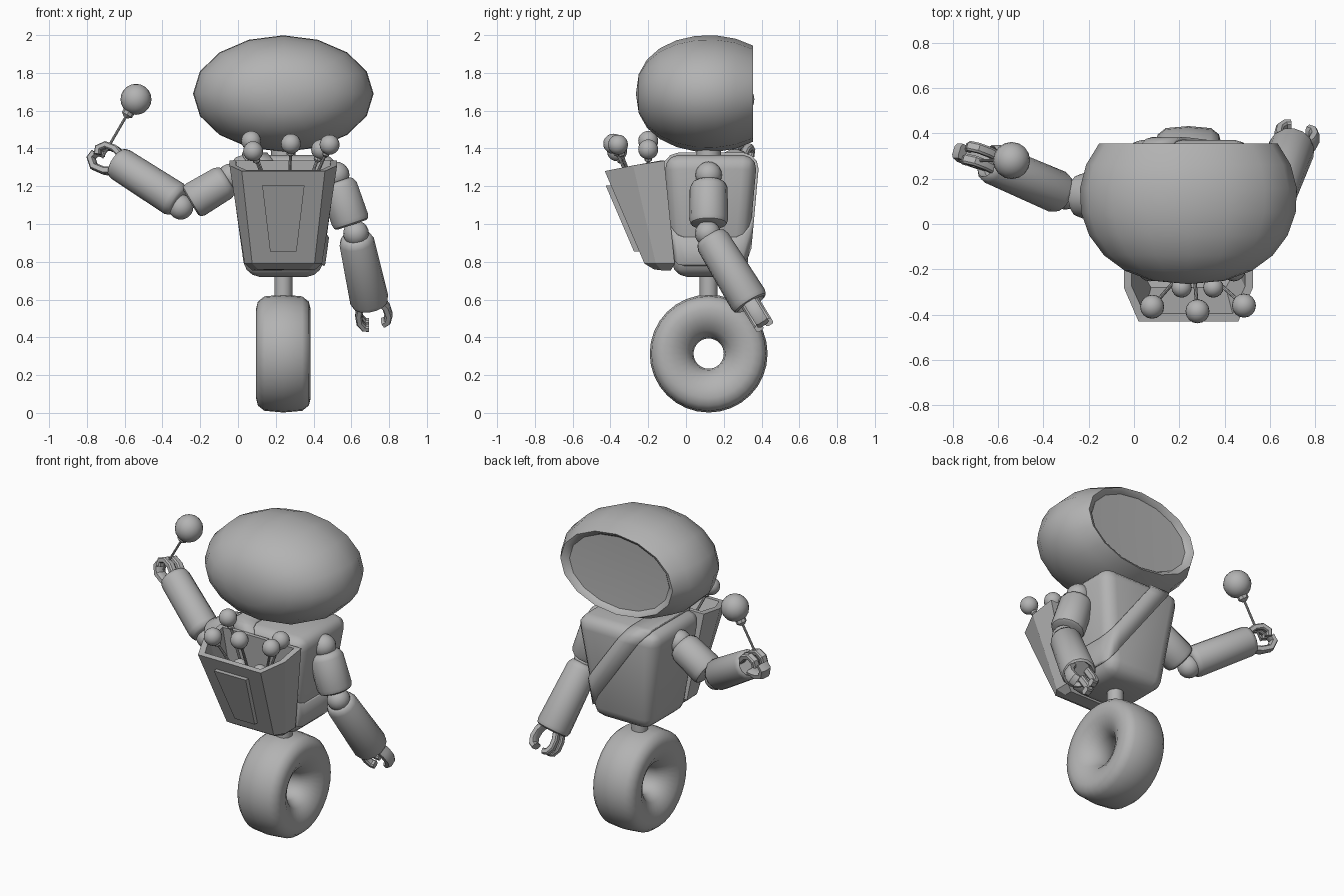
import bpy, bmesh, math
from mathutils import Vector

if "Cube" in bpy.data.objects:
    bpy.data.objects.remove(bpy.data.objects["Cube"])

grey = bpy.data.materials.new("plain_grey")
grey.diffuse_color = (0.45, 0.45, 0.45, 1)
grey.use_nodes = True
grey.node_tree.nodes["Principled BSDF"].inputs["Base Color"].default_value = grey.diffuse_color
CX, CY = 0.24, 0.12


def finish(name, bm, smooth=True, angle=40, recalc=True):
    if recalc:
        bmesh.ops.remove_doubles(bm, verts=bm.verts[:], dist=0.0005)
        bmesh.ops.recalc_face_normals(bm, faces=bm.faces[:])
    mesh = bpy.data.meshes.new(name)
    bm.to_mesh(mesh)
    bm.free()
    mesh.materials.append(grey)
    ob = bpy.data.objects.new(name, mesh)
    bpy.context.collection.objects.link(ob)
    if smooth:
        bpy.ops.object.select_all(action='DESELECT')
        ob.select_set(True)
        bpy.context.view_layer.objects.active = ob
        bpy.ops.object.shade_smooth_by_angle(angle=math.radians(angle))
    return ob


def loft(name, rings, smooth=True, closed=False, caps=True, angle=40):
    bm = bmesh.new()
    vs = [[bm.verts.new(p) for p in r] for r in rings]
    n = len(vs[0])
    pairs = list(zip(vs, vs[1:])) + ([(vs[-1], vs[0])] if closed else [])
    for a, b in pairs:
        for i in range(n):
            bm.faces.new((a[i], a[(i + 1) % n], b[(i + 1) % n], b[i]))
    if caps and not closed:
        bm.faces.new(vs[0])
        bm.faces.new(vs[-1])
    return finish(name, bm, smooth, angle)


def frame(d):
    ref = Vector((0, 1, 0)) if abs(d.z) > 0.95 else Vector((0, 0, 1))
    u = d.cross(ref).normalized()
    return u, u.cross(d).normalized()


def lathe(name, origin, axis, profile, n=16, su=1, sv=1, closed=False, angle=40):
    """Turn (distance along axis, radius) points around an axis."""
    o, d = Vector(origin), Vector(axis).normalized()
    u, v = frame(d)
    rings = [[o + d * t + u * (su * r * math.cos(2 * math.pi * i / n))
              + v * (sv * r * math.sin(2 * math.pi * i / n)) for i in range(n)]
             for t, r in profile]
    return loft(name, rings, closed=closed, angle=angle)


def rod(name, a, b, r, n=12):
    a, b = Vector(a), Vector(b)
    return lathe(name, a, b - a, [(0, r), ((b - a).length, r)], n)


def ball(name, c, r, seg=16, rings=10):
    prof = [(-r * math.cos(math.pi * i / rings), max(r * math.sin(math.pi * i / rings), 1e-5))
            for i in range(rings + 1)]
    return lathe(name, c, (0, 0, 1), prof, seg)


# wheel and its post
half = [(0.0, 0.08), (0.055, 0.088), (0.105, 0.125), (0.14, 0.185), (0.145, 0.235),
        (0.135, 0.275), (0.1, 0.303), (0.0, 0.312)]
lathe("wheel", (CX, CY, 0.314), (1, 0, 0),
      half + [(-x, r) for x, r in half[-2:0:-1]], 32, closed=True, angle=60)
rod("wheel_post", (CX, CY, 0.58), (CX, CY, 0.76), 0.048)
rod("neck", (CX, CY, 1.32), (CX, CY, 1.46), 0.065)

# head: squashed ball cut off at the face, with a rim and recessed screen
prof = []
for i in range(9):
    a = math.radians(-90 + 127.5 * i / 8)
    prof.append((0.385 * math.sin(a), max(math.cos(a), 1e-5) ** 0.85))
prof += [(0.225, 0.77), (0.205, 0.73), (0.195, 1e-5)]
lathe("head", (CX, CY, 1.69), (0, 1, 0), prof, 16, su=0.48, sv=0.31)

# torso: tapered rounded box
bm = bmesh.new()
lo = [bm.verts.new((CX + sx * 0.2, y, 0.72)) for sx, y in ((-1, -0.07), (1, -0.07), (1, 0.32), (-1, 0.32))]
hi = [bm.verts.new((CX + sx * 0.29, y, 1.365)) for sx, y in ((-1, -0.115), (1, -0.115), (1, 0.378), (-1, 0.378))]
bm.faces.new(lo[::-1])
bm.faces.new(hi)
for i in range(4):
    j = (i + 1) % 4
    bm.faces.new((lo[i], lo[j], hi[j], hi[i]))
bmesh.ops.bevel(bm, geom=bm.edges[:], offset=0.075, segments=3, profile=0.5, affect='EDGES')
bm.normal_update()

# strap: slanted slice of a slightly larger torso
band = bm.copy()
band.normal_update()
normals = [v.normal.copy() for v in band.verts]
for v, nrm in zip(band.verts, normals):
    v.co += nrm * 0.013
finish("torso", bm, recalc=False)
slant = Vector((0.81, 0, 0.59))
mid = Vector((0.1, 0, 1.36))
for s in (1, -1):
    bmesh.ops.bisect_plane(band, geom=band.verts[:] + band.edges[:] + band.faces[:],
                           plane_co=mid + slant * (s * 0.055), plane_no=slant * s, clear_outer=True)
strap = finish("strap", band, recalc=False)
sol = strap.modifiers.new("thickness", 'SOLIDIFY')
sol.thickness = 0.02
sol.offset = -1


# backpack: open tapered bucket with chamfered corners
def pack_ring(w, wf, yb, ym, yf, zb, zm, zf):
    return [(CX + x, y, z) for x, y, z in (
        (-w, yb, zb), (-w, ym, zm), (-wf, yf, zf), (wf, yf, zf), (w, ym, zm), (w, yb, zb))]


loft("backpack", [
    pack_ring(0.165, 0.135, -0.08, -0.13, -0.17, 0.755, 0.755, 0.76),
    pack_ring(0.205, 0.165, -0.06, -0.16, -0.22, 0.79, 0.79, 0.79),
    pack_ring(0.285, 0.22, -0.115, -0.28, -0.43, 1.335, 1.31, 1.28),
    pack_ring(0.25, 0.195, -0.14, -0.275, -0.395, 1.335, 1.31, 1.285),
    pack_ring(0.21, 0.165, -0.11, -0.2, -0.28, 1.0, 1.0, 1.0)], smooth=False)


def plate(w, z, lift):
    y = -0.22 - 0.21 * (z - 0.79) / 0.49
    return [(CX + s * w, y - lift, z) for s in (-1, 1)]


panel = []
for lift in (-0.005, 0.028):
    b, t = plate(0.07, 0.855, lift), plate(0.112, 1.205, lift)
    panel.append([b[0], b[1], t[1], t[0]])
loft("backpack_panel", panel, smooth=False)


# ball-topped sticks
def stick(label, top, foot, r, thin):
    top, foot = Vector(top), Vector(foot)
    d = (foot - top).normalized()
    ball("ball_" + label, top, r)
    rod("stick_" + label, foot, top, thin, 8)
    lathe("collar_" + label, top + d * (r * 0.9), d, [(0, r * 0.38), (r * 0.25, r * 0.38), (r * 0.45, r * 0.15)], 8)


tops = [(0.08, -0.365, 1.385), (0.28, -0.385, 1.425), (0.485, -0.36, 1.42),
        (0.07, -0.2, 1.44), (0.44, -0.2, 1.395)]
for i, p in enumerate(tops):
    stick("pack_%d" % i, p, (0.26 + (p[0] - 0.26) * 0.2, -0.2, 1.0), 0.053, 0.008)
for x in (0.21, 0.35):
    ball("ball_inside", (x, -0.28, 1.2), 0.045)
stick("held", (-0.54, 0.28, 1.66), (-0.72, 0.28, 1.35), 0.082, 0.007)


# arms
def sleeve(name, a, b, r1, r2, hollow=False):
    a, b = Vector(a), Vector(b)
    L = (b - a).length
    p = [(0, r1 * 0.72), (0.01, r1 * 0.88), (0.035, r1), (L - 0.03, r2), (L - 0.008, r2 * 0.93), (L, r2 * 0.8)]
    if hollow:
        p += [(L - 0.03, r2 * 0.68)]
    lathe(name, a, b - a, p, 14)


def finger(name, base, d, e, w, pts, width, thick):
    """Bent bar through (along, sideways) points in the d-e plane."""
    rings = []
    for i, (t, s) in enumerate(pts):
        t0, s0 = pts[max(i - 1, 0)]
        t1, s1 = pts[min(i + 1, len(pts) - 1)]
        tan = (d * (t1 - t0) + e * (s1 - s0)).normalized()
        nrm = tan.cross(w)
        c = base + d * t + e * s
        rings.append([c + w * (width * x) + nrm * (thick * y)
                      for x, y in ((-1, -.6), (-.6, -1), (.6, -1), (1, -.6), (1, .6), (.6, 1), (-.6, 1), (-1, .6))])
    loft(name, rings, angle=35)


def hand(side, wrist, elbow, e, hook, inner):
    d = (Vector(wrist) - Vector(elbow)).normalized()
    e = Vector(e)
    e = (e - d * e.dot(d)).normalized()
    w = d.cross(e)
    o = Vector(wrist)
    finger(side + "_thumb", o, d, e, w, hook, 0.034, 0.02)
    for k, off in enumerate((-0.03, 0.03)):
        finger("%s_finger_%d" % (side, k), o + w * off, d, -e, w, inner, 0.022, 0.018)


# raised arm
ball("raised_shoulder", (-0.04, CY, 1.25), 0.07)
sleeve("raised_upper_arm", (-0.05, CY, 1.235), (-0.25, 0.125, 1.115), 0.095, 0.1)
ball("raised_elbow", (-0.303, 0.13, 1.09), 0.067)
sleeve("raised_forearm", (-0.31, 0.13, 1.115), (-0.645, 0.275, 1.33), 0.095, 0.09, True)
hand("raised", (-0.645, 0.275, 1.33), (-0.31, 0.13, 1.115), (-0.54, 0, -0.84),
     [(-0.03, 0.045), (0.03, 0.075), (0.09, 0.085), (0.13, 0.055), (0.125, 0.02)],
     [(-0.03, 0.04), (0.04, 0.055), (0.09, 0.045), (0.115, 0.01), (0.1, -0.02)])

# lowered arm
ball("lowered_shoulder", (0.52, CY, 1.26), 0.07)
sleeve("lowered_upper_arm", (0.525, CY, 1.225), (0.602, CY, 0.995), 0.1, 0.103)
ball("lowered_elbow", (0.625, 0.115, 0.95), 0.068)
sleeve("lowered_forearm", (0.622, 0.125, 0.935), (0.70, 0.345, 0.575), 0.093, 0.103, True)
hand("lowered", (0.70, 0.345, 0.575), (0.622, 0.125, 0.935), (1, 0, 0),
     [(-0.03, 0.05), (0.03, 0.08), (0.08, 0.085), (0.115, 0.07), (0.125, 0.045)],
     [(-0.03, 0.045), (0.04, 0.07), (0.085, 0.072), (0.118, 0.055), (0.125, 0.03)])
